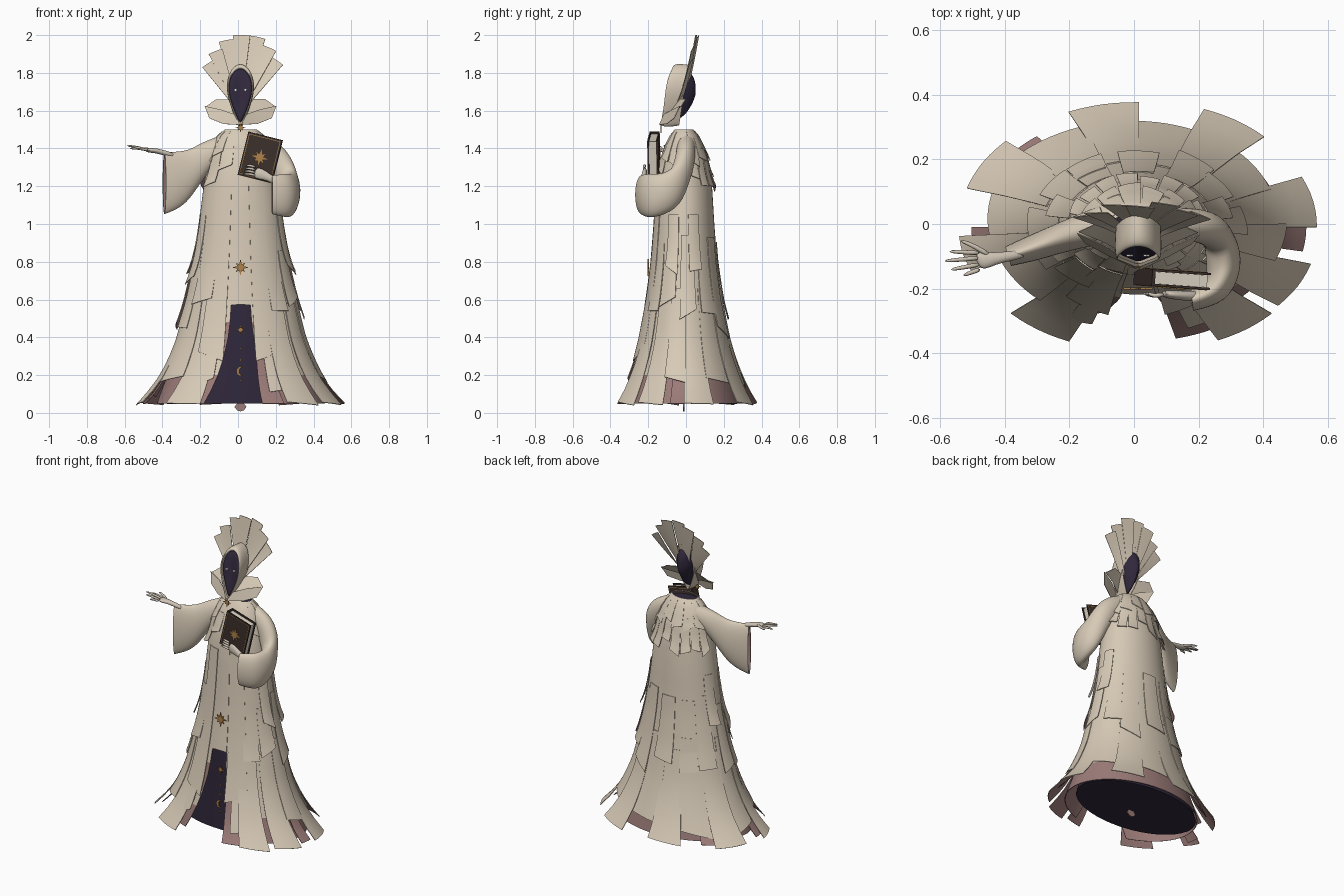
import bpy, random
from math import sin, cos, pi, radians
from mathutils import Vector, Matrix

random.seed(4)
if "Cube" in bpy.data.objects:
    bpy.data.objects.remove(bpy.data.objects["Cube"])

def material(name, rgb):
    m = bpy.data.materials.new(name)
    m.use_nodes = True
    m.diffuse_color = (*rgb, 1)
    m.node_tree.nodes["Principled BSDF"].inputs["Base Color"].default_value = (*rgb, 1)
    return m

CREAM = material("cream cloth", (.68, .59, .47))
MAUVE = material("mauve lining", (.33, .2, .19))
PURPLE = material("dark purple", (.03, .021, .045))
GOLD = material("gold", (.42, .22, .07))
SKIN = material("pale skin", (.62, .55, .46))
BROWN = material("dark brown leather", (.045, .03, .025))
PAGE = material("paper", (.75, .69, .58))
WHITE = material("eye white", (.85, .83, .8))

def finish(name, verts, faces, mats, thick=0, subsurf=0):
    """Make a mesh object, thicken it inwards and smooth it."""
    me = bpy.data.meshes.new(name)
    me.from_pydata([tuple(v) for v in verts], [], faces)
    ob = bpy.data.objects.new(name, me)
    bpy.context.collection.objects.link(ob)
    for m in mats:
        me.materials.append(m)
    bpy.ops.object.select_all(action='DESELECT')
    ob.select_set(True)
    bpy.context.view_layer.objects.active = ob
    if subsurf:
        ob.modifiers.new("round", 'SUBSURF').levels = subsurf
        bpy.ops.object.modifier_apply(modifier="round")
    if thick:
        s = ob.modifiers.new("cloth", 'SOLIDIFY')
        s.thickness, s.offset, s.material_offset = thick, -1, len(mats) - 1
        bpy.ops.object.modifier_apply(modifier="cloth")
    bpy.ops.object.shade_smooth_by_angle(angle=radians(40))
    return ob

def sheet(name, rows, mats, thick=0, closed=False, caps=False, subsurf=0):
    """Skin a list of equally long rows of points."""
    n = len(rows[0])
    faces = []
    for i in range(len(rows) - 1):
        for j in range(n if closed else n - 1):
            k = (j + 1) % n
            faces.append((i*n + j, i*n + n + j, i*n + n + k, i*n + k))
    if caps:
        faces.append(tuple(range(n)))
        faces.append(tuple(reversed(range((len(rows) - 1)*n, len(rows)*n))))
    return finish(name, [p for r in rows for p in r], faces, mats, thick, subsurf)

def tube(name, sections, mats, n=12, **kw):
    """Loft ellipses: centre, direction, half width, half height."""
    rows = []
    for c, d, a, b in sections:
        d = Vector(d).normalized()
        u = d.cross(Vector((0, 0, 1))).normalized()
        v = u.cross(d)
        rows.append([Vector(c) + u*a*cos(2*pi*j/n) + v*b*sin(2*pi*j/n) for j in range(n)])
    return sheet(name, rows, mats, closed=True, **kw)

# Robe silhouette: height, half width, half depth
ROBE = [(1.5, .085, .05), (1.47, .12, .075), (1.42, .15, .1), (1.35, .17, .125), (1.2, .197, .148),
        (1, .222, .16), (.8, .25, .175), (.6, .288, .2), (.4, .33, .235), (.2, .39, .28), (.05, .445, .31)]

def radii(z):
    for (z0, a0, b0), (z1, a1, b1) in zip(ROBE, ROBE[1:]):
        if z >= z1 - .001:
            t = (z0 - z)/(z0 - z1)
            return a0 + (a1 - a0)*t, b0 + (b1 - b0)*t
    return ROBE[-1][1:]

def on_robe(deg, z, s=1):
    a, b = radii(z)
    return Vector((.015 + a*s*cos(radians(deg)), -.01 + b*s*sin(radians(deg)), z))

# Main robe, open at the front below the knee
def gap(z):
    return 0 if z > .57 else 10 + 16*((.57 - z)/.52)**2
levels = [1.5, 1.47, 1.42, 1.35, 1.2, 1, .8, .65, .575, .57, .48, .4, .3, .2, .12, .05]
rows = [[on_robe(-90 + gap(z) + (360 - 2*gap(z))*j/64, z) for j in range(65)] for z in levels]
robe = sheet("robe", rows, [CREAM, MAUVE], .004)
for p in robe.data.polygons:
    near_gap = p.center.z < .57 and p.center.y < 0 and abs(p.center.x - .015) < .06 + .16*(.57 - p.center.z)
    if p.center.z < .2 or near_gap:
        p.material_index = 1

# Dark under-dress with closed ends
def under(z):
    t = max(0, (.6 - z)/.55)
    a, b = radii(z)
    return a*.94, b*.93 - .05*t, -.01 + .045*t
rows = []
for z in (1.47, 1.35, 1, .6, .4, .2, .05):
    a, b, cy = under(z)
    rows.append([Vector((.015 + a*cos(j*pi/24), cy + b*sin(j*pi/24), z)) for j in range(48)])
sheet("under_dress", rows, [PURPLE], closed=True, caps=True)

# Overlapping cloth panels
count = 0
def panel(name, a0, a1, top, bottom, flare=.05, slant=0, mats=(CREAM, MAUVE)):
    global count
    count += 1
    base = 1.012 + .012*(count % 3)
    rows = []
    for i in range(9):
        t = i/8
        row = []
        for j in range(7):
            z = top + (bottom + slant*(j/6 - .5) - top)*t
            row.append(on_robe(a0 + (a1 - a0)*j/6, z, base + flare*t**3))
        rows.append(row)
    sheet(name, rows, list(mats), .004)

# Wide flared hem panels
for a0, a1 in [(90, 113), (46, 69), (0, 24), (-39, -17), (-64, -43), (-136, -113), (-176, -160), (137, 162)]:
    panel("hem_panel", a0, a1, .58, .05, .23, random.uniform(-.02, .02))
# Shorter panels between them
for a0, a1 in [(22, 48), (67, 92), (111, 139), (160, 186), (-162, -134), (-19, 2), (-71, -60), (-119, -109)]:
    panel("hem_filler", a0, a1, .66, random.uniform(.08, .2), .1, random.uniform(-.05, .05))
for a0, a1 in [(-12, 0), (-77, -63), (128, 140), (-180, -168)]:
    panel("lining_panel", a0, a1, .3, .05, .13, 0, (MAUVE,))
# Middle tier
for k in range(11):
    a = -62 + k*28 + random.uniform(-4, 4)
    panel("skirt_panel", a, a + random.uniform(20, 28), random.uniform(.85, .95),
          random.uniform(.42, .6), .06, random.uniform(-.07, .07))
for a in (-30, -168, 150, 8):
    panel("hip_panel", a, a + 20, 1.05, random.uniform(.68, .76), .1, random.uniform(-.05, .05))
# Front placket and long side strips
panel("front_placket", -101, -80, 1.42, .575, .01)
panel("front_strip_left", -78, -55, 1.2, .3, .03, .05)
panel("front_strip_right", -127, -104, 1.2, .3, .03, -.05)

# Ragged shoulder cape
for k in range(8):
    a = 15 + k*19
    panel("cape_lower", a, a + 17, 1.4, random.uniform(1.19, 1.26), .12, random.uniform(-.04, .04))
for k in range(12):
    a = -62 + k*25
    panel("cape_upper", a, a + 23, 1.49, random.uniform(1.31, 1.38), .06, random.uniform(-.04, .04))
panel("cape_front_right", -152, -128, 1.4, 1.21, .12, .03)
panel("cape_front_middle", -127, -104, 1.42, 1.3, .1, .03)
panel("cape_front_left", -76, -50, 1.42, 1.28, .08, -.03)

# Sleeves
out = (-1, -.3, 0)
tube("right_sleeve", [((-.09, 0, 1.41), out, .06, .06), ((-.19, -.03, 1.335), out, .05, .1),
     ((-.26, -.055, 1.255), out, .045, .137), ((-.33, -.08, 1.228), out, .04, .158),
     ((-.39, -.1, 1.215), out, .032, .167)], [CREAM, MAUVE], 16, thick=.005, subsurf=2)
tube("left_sleeve", [((.1, 0, 1.42), (1, 0, -.4), .05, .06), ((.19, 0, 1.37), (1, 0, -1), .052, .075),
     ((.25, -.02, 1.27), (.5, -.2, -1), .057, .07), ((.275, -.07, 1.18), (.2, -1, -.6), .057, .105),
     ((.28, -.15, 1.15), (0, -1, 0), .055, .118), ((.255, -.21, 1.15), (-.7, -.7, 0), .05, .118),
     ((.18, -.235, 1.155), (-1, -.1, 0), .035, .105)], [CREAM, MAUVE], 16, thick=.005, subsurf=2)

# Hands
def finger(name, points, r):
    pts = [Vector(p) for p in points]
    secs = []
    for i, p in enumerate(pts):
        d = pts[min(i + 1, len(pts) - 1)] - pts[max(i - 1, 0)]
        secs.append((p, d, r*(1 - .2*i), r*(1 - .2*i)))
    tube(name, secs, [SKIN], 8, caps=True, subsurf=1)

tube("right_hand", [((-.33, -.09, 1.36), out, .016, .016), ((-.42, -.105, 1.385), out, .016, .014),
     ((-.45, -.11, 1.39), out, .026, .014), ((-.49, -.115, 1.39), out, .032, .011)], [SKIN], caps=True, subsurf=1)
for y, tip in [(-.09, (-.575, -.085, 1.4)), (-.105, (-.59, -.115, 1.415)), (-.125, (-.57, -.142, 1.41)),
               (-.14, (-.53, -.16, 1.395))]:
    mid = (Vector((-.48, y, 1.39)) + Vector(tip))/2 + Vector((0, 0, .006))
    finger("right_finger", [(-.475, y, 1.39), mid, tip], .009)
finger("right_thumb", [(-.445, -.1, 1.39), (-.49, -.07, 1.4), (-.54, -.05, 1.4)], .01)
tube("left_hand", [((.22, -.225, 1.21), (-1, 0, .3), .018, .02), ((.16, -.222, 1.25), (-1, 0, .3), .016, .02),
     ((.12, -.22, 1.265), (-1, 0, .3), .014, .032), ((.085, -.215, 1.275), (-1, 0, .3), .012, .03)],
     [SKIN], caps=True, subsurf=1)
for k in range(4):
    z = 1.255 + .015*k
    finger("left_finger", [(.095, -.217, z), (.06, -.225, z + .012), (.025 + .006*k, -.212, z + .008)], .009)

# Book
BOOK = Matrix.Translation((.118, -.17, 1.352)) @ Matrix.Rotation(radians(-4), 4, 'Z') @ Matrix.Rotation(radians(14), 4, 'Y')
def box(name, at, size, mat):
    bpy.ops.mesh.primitive_cube_add(size=1)
    ob = bpy.context.object
    ob.name = name
    ob.matrix_world = BOOK @ Matrix.Translation(at) @ Matrix.Diagonal((*size, 1))
    ob.data.materials.append(mat)
box("book_pages", (0, 0, 0), (.172, .038, .215), PAGE)
box("book_spine", (-.088, 0, 0), (.01, .05, .235), BROWN)
for y in (-.023, .023):
    box("book_cover", (0, y, 0), (.186, .007, .235), BROWN)
    for s in (-1, 1):
        box("cover_trim", (0, y*1.16, s*.107), (.172, .003, .003), GOLD)
        box("cover_trim", (s*.084, y*1.16, 0), (.003, .003, .214), GOLD)

# Stars and small ornaments
def star(name, at, r, mat=GOLD, points=8, inner=.4, frame=None, wide=1):
    m = frame or Matrix.Identity(4)
    ring = []
    for i in range(2*points):
        q = r*inner if i % 2 else r*(1 if i % 4 == 0 else .75)
        a = pi*i/points
        ring.append(m @ (Vector(at) + Vector((q*wide*cos(a), 0, q*sin(a)))))
    n = len(ring)
    faces = [(n, i, (i + 1) % n) for i in range(n)]
    finish(name, ring + [m @ Vector(at)], faces, [mat], .006)
star("book_star", (0, -.031, 0), .045, frame=BOOK)
star("robe_star", (.013, on_robe(-90, .77).y - .014, .77), .045)
star("neck_star", (.013, -.135, 1.51), .028)
def under_front(z):
    a, b, cy = under(z)
    return cy - b - .008
star("dress_star", (.013, under_front(.44), .44), .026)
for z in (.34, .28, .17):
    star("dress_dot", (.013, under_front(z), z), .009, points=4)
arc = [radians(50 + 26*i) for i in range(11)]
moon = [[Vector((.013 + .022*cos(a), under_front(.22), .22 + .026*sin(a))) for a in arc],
        [Vector((.021 + .014*cos(a), under_front(.22), .22 + .02*sin(a))) for a in arc]]
sheet("dress_moon", moon, [GOLD], .005)
star("hem_pendant", (.013, -.015, .032), .032, MAUVE, 4, .8)

# Hooded head: almond outline as half width, depth, height
HALF = [(0, -.07, 1.835), (.036, -.078, 1.815), (.06, -.1, 1.77), (.068, -.112, 1.71),
        (.048, -.12, 1.63), (.022, -.13, 1.57), (0, -.14, 1.515)]
OUTLINE = [(-x, y, z) for x, y, z in HALF] + HALF[-2:0:-1]
def almond(s, dy):
    return [Vector((.013 + s*x, -.1 + (y + .1)*min(s, 1) + dy, 1.68 + s*(z - 1.68))) for x, y, z in OUTLINE]
sheet("hood", [almond(.95, .012), almond(1, 0), almond(1.1, .008), almond(1.14, .04), almond(1.08, .1)],
      [CREAM], .004, True, subsurf=2)
sheet("head", [almond(.03, .012), almond(.5, .012), almond(1, .012), almond(.98, .06), almond(.8, .11),
      almond(.45, .14), almond(.05, .15)], [PURPLE], closed=True, caps=True, subsurf=2)
for x in (-.013, .039):
    star("eye", (x, -.1, 1.71), .012, WHITE, 4, .6, wide=.8)

# Tall pleated fan behind the head
for i, length in enumerate([.32, .36, .4, .42, .42, .385, .345]):
    rows = []
    for a in range(7):
        t = .25 + .75*a/6
        row = []
        for j in range(5):
            deg = -39 + 11.2*i + 12.5*j/4
            f = radians(deg)
            y = -.05 + .12*(t*length/.42)**.6 - .03*(deg/39)**2 - .01*(i % 2) - .008*j/4
            row.append((.013 + t*length*sin(f), y, 1.58 + t*length*cos(f)))
        rows.append(row)
    sheet("hood_fan", rows, [CREAM], .003)

# Pointed collar wings below the face
for s in (-1, 1):
    for low, high in [([(.005, -.14, 1.525), (.09, -.1, 1.53), (.165, -.06, 1.56)],
                       [(.03, -.115, 1.58), (.1, -.07, 1.605), (.19, -.03, 1.625)]),
                      ([(.03, -.1, 1.57), (.1, -.06, 1.6), (.185, -.025, 1.62)],
                       [(.06, -.03, 1.66), (.09, -.02, 1.66), (.13, 0, 1.66)])]:
        rows = [[(.013 + s*x, y, z) for x, y, z in r] for r in (low, high)]
        sheet("collar_wing", rows, [CREAM], .003)
